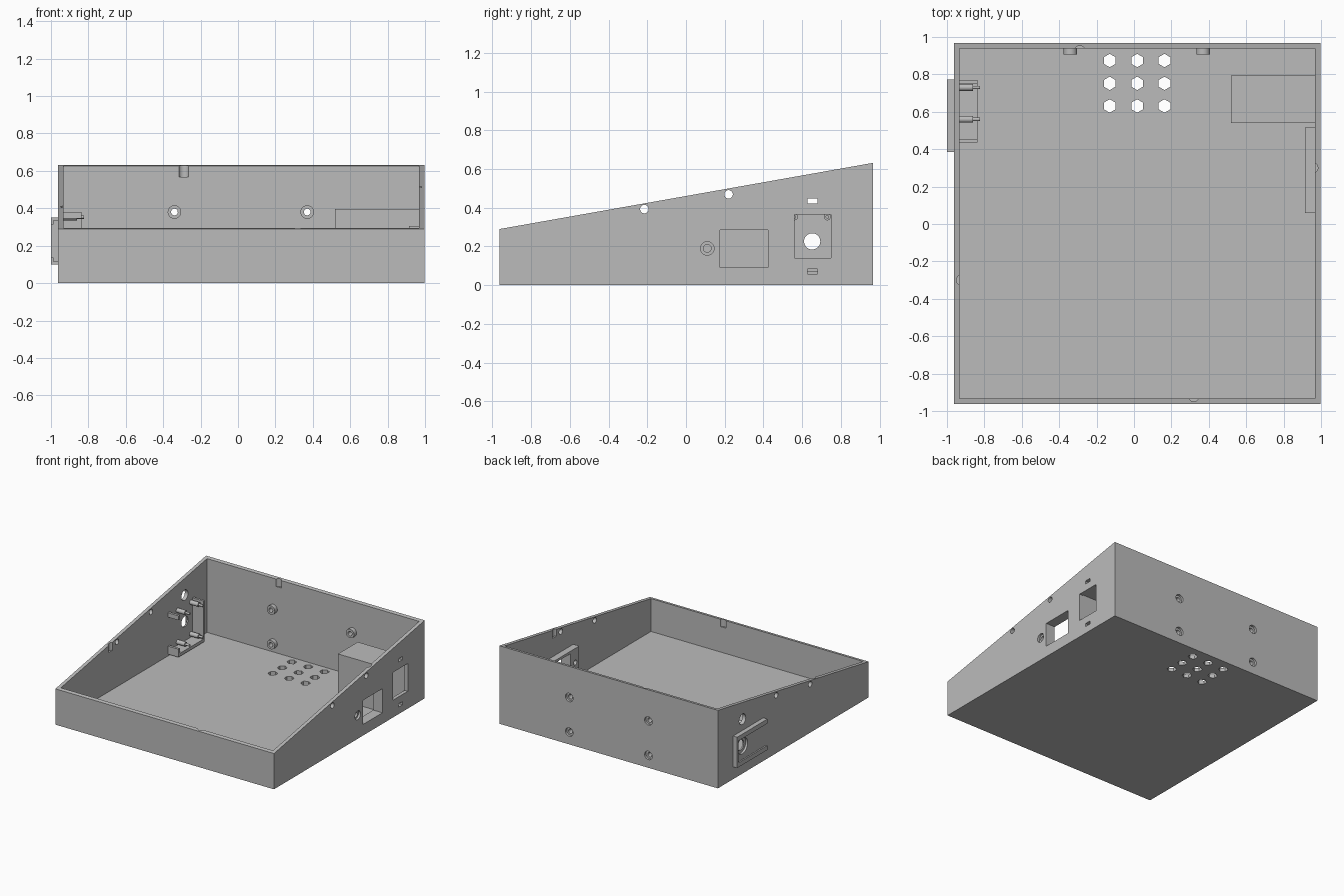
import bpy, bmesh, math
from mathutils import Matrix, Vector

old = bpy.data.objects.get("Cube")
if old:
    bpy.data.objects.remove(old, do_unlink=True)

grey = bpy.data.materials.new("mid grey")
grey.use_nodes = True
grey.diffuse_color = (0.5, 0.5, 0.5, 1)
grey.node_tree.nodes["Principled BSDF"].inputs["Base Color"].default_value = (0.5, 0.5, 0.5, 1)

# overall frame: outer faces, wall thickness, rim heights
X0, X1, Y0, Y1 = -0.963, 0.997, -0.963, 0.967
T, FRONT_H, BACK_H = 0.029, 0.29, 0.632
IX0, IX1, IY0, IY1 = X0 + T, X1 - T, Y0 + T, Y1 - T


def rim(y):
    return FRONT_H + (BACK_H - FRONT_H) * (y - Y0) / (Y1 - Y0)


def finish(name, bm):
    bmesh.ops.recalc_face_normals(bm, faces=bm.faces)
    mesh = bpy.data.meshes.new(name)
    bm.to_mesh(mesh)
    bm.free()
    mesh.materials.append(grey)
    ob = bpy.data.objects.new(name, mesh)
    bpy.context.collection.objects.link(ob)
    return ob


def box(name, x, y, z):
    bm = bmesh.new()
    bmesh.ops.create_cube(bm, size=1)
    for v in bm.verts:
        v.co = Vector(r[0] if c < 0 else r[1] for c, r in zip(v.co, (x, y, z)))
    return finish(name, bm)


def rod(name, a, b, radius, sides=32, tip=None):
    a, b = Vector(a), Vector(b)
    bm = bmesh.new()
    turn = (b - a).to_track_quat('Z', 'Y').to_matrix().to_4x4()
    bmesh.ops.create_cone(bm, cap_ends=True, segments=sides, radius1=radius,
                          radius2=radius if tip is None else tip, depth=(b - a).length,
                          matrix=Matrix.Translation((a + b) / 2) @ turn)
    return finish(name, bm)


def cut(cutter, *targets):
    for ob in targets:
        mod = ob.modifiers.new("cut", 'BOOLEAN')
        mod.operation, mod.solver, mod.object = 'DIFFERENCE', 'EXACT', cutter
        bpy.context.view_layer.objects.active = ob
        bpy.ops.object.modifier_apply(modifier=mod.name)
    bpy.data.objects.remove(cutter, do_unlink=True)


# sloped tray
bm = bmesh.new()
side = [(Y0, 0), (Y1, 0), (Y1, BACK_H), (Y0, FRONT_H)]
face = bm.faces.new([bm.verts.new((X0, y, z)) for y, z in side])
new = bmesh.ops.extrude_face_region(bm, geom=[face])["geom"]
bmesh.ops.translate(bm, verts=[g for g in new if isinstance(g, bmesh.types.BMVert)], vec=(X1 - X0, 0, 0))
case = finish("tray_case", bm)
cut(box("c", (IX0, IX1), (IY0, IY1), (T, 1)), case)

# hexagonal vents in the floor
for x in (-0.13, 0.017, 0.163):
    for y in (0.631, 0.752, 0.874):
        cut(rod("c", (x, y, -0.1), (x, y, 0.1), 0.036, 6), case)

# lid screw holes through both side walls
for y, z in ((-0.215, 0.393), (0.22, 0.469)):
    cut(rod("c", (-1.2, y, z), (1.2, y, z), 0.022), case)

# shallow lid catches in the inner rim
for x, y, dx, dy in ((-0.29, IY1, 0, -1), (0.32, IY0, 0, 1), (IX0, -0.3, 1, 0), (IX1, 0.3, -1, 0)):
    c = Vector((x + 0.013 * dx, y + 0.013 * dy, 0))
    z = rim(y)
    cut(rod("c", c + Vector((0, 0, z - 0.06)), c + Vector((0, 0, z + 0.1)), 0.028), case)

# socket tunnel, open at its inner end
tunnel = box("socket_tunnel", (0.518, IX1 + 0.005), (0.54, 0.793), (T - 0.005, 0.395))
cut(box("c", (0.4, 1.2), (0.56, 0.765), (T + 0.001, 0.37)), tunnel)
cut(box("c", (0.9, 1.2), (0.56, 0.75), (0.14, 0.365)), case)
for z in (0.07, 0.435):
    cut(box("c", (0.96, 1.2), (0.628, 0.68), (z - 0.013, z + 0.013)), case)

# module mount with window and screw hole
mount = box("module_mount", (0.915, IX1 + 0.005), (0.06, 0.515), (0.07, 0.305))
cut(box("c", (0.8, 1.2), (0.175, 0.425), (0.09, 0.285)), case, mount)
cut(rod("c", (0.8, 0.11, 0.19), (1.2, 0.11, 0.19), 0.02), case, mount)
cut(rod("c", (X1 - 0.018, 0.11, 0.19), (1.2, 0.11, 0.19), 0.035), case)

# back wall bosses with countersunk holes
rounded = [case, mount]
for x in (-0.34, 0.37):
    for z in (0.10, 0.38):
        boss = rod("back_boss", (x, 0.905, z), (x, IY1 + 0.005, z), 0.036)
        cut(rod("c", (x, 0.8, z), (x, 1.2, z), 0.018), case, boss)
        cut(rod("c", (x, Y1 - 0.018, z), (x, 1.2, z), 0.034), case)
        rounded.append(boss)

# cable holes in the right-hand wall
cut(rod("c", (-1.2, 0.652, 0.44), (-0.8, 0.652, 0.44), 0.042), case)
cut(rod("c", (-1.2, 0.652, 0.226), (-0.8, 0.652, 0.226), 0.042), case)
cut(rod("c", (-1.2, 0.652, 0.226), (X0 + 0.018, 0.652, 0.226), 0.066), case)

# inner board bracket
wall = IX0 - 0.005
box("bracket_shelf", (wall, -0.838), (0.435, 0.77), (0.045, 0.07))
box("bracket_back", (wall, -0.838), (0.752, 0.77), (0.045, 0.38))
box("bracket_lower_stop", (wall, -0.838), (0.435, 0.455), (0.045, 0.11))
box("bracket_upper_stop", (wall, -0.838), (0.435, 0.455), (0.345, 0.38))

# stepped board posts
for y in (0.56, 0.73):
    for z in (0.097, 0.353):
        rounded.append(rod("board_post", (wall, y, z), (-0.86, y, z), 0.018))
        rounded.append(rod("post_pin", (-0.862, y, z), (-0.823, y, z), 0.009))

# outer slide rails with lips and an end stop
out = X0 + 0.004
for edge, inward in ((0.35, -1), (0.1, 1)):
    box("rail_web", (-0.99, out), (0.385, 0.76), sorted((edge, edge + 0.016 * inward)))
    box("rail_lip", (-1.0, -0.987), (0.385, 0.76), sorted((edge, edge + 0.036 * inward)))
box("rail_stop", (-1.0, out), (0.755, 0.772), (0.1, 0.35))

# keep edges crisp, curved sides smooth
bpy.ops.object.select_all(action='DESELECT')
for ob in rounded:
    ob.select_set(True)
bpy.context.view_layer.objects.active = case
bpy.ops.object.shade_smooth_by_angle(angle=math.radians(30))
